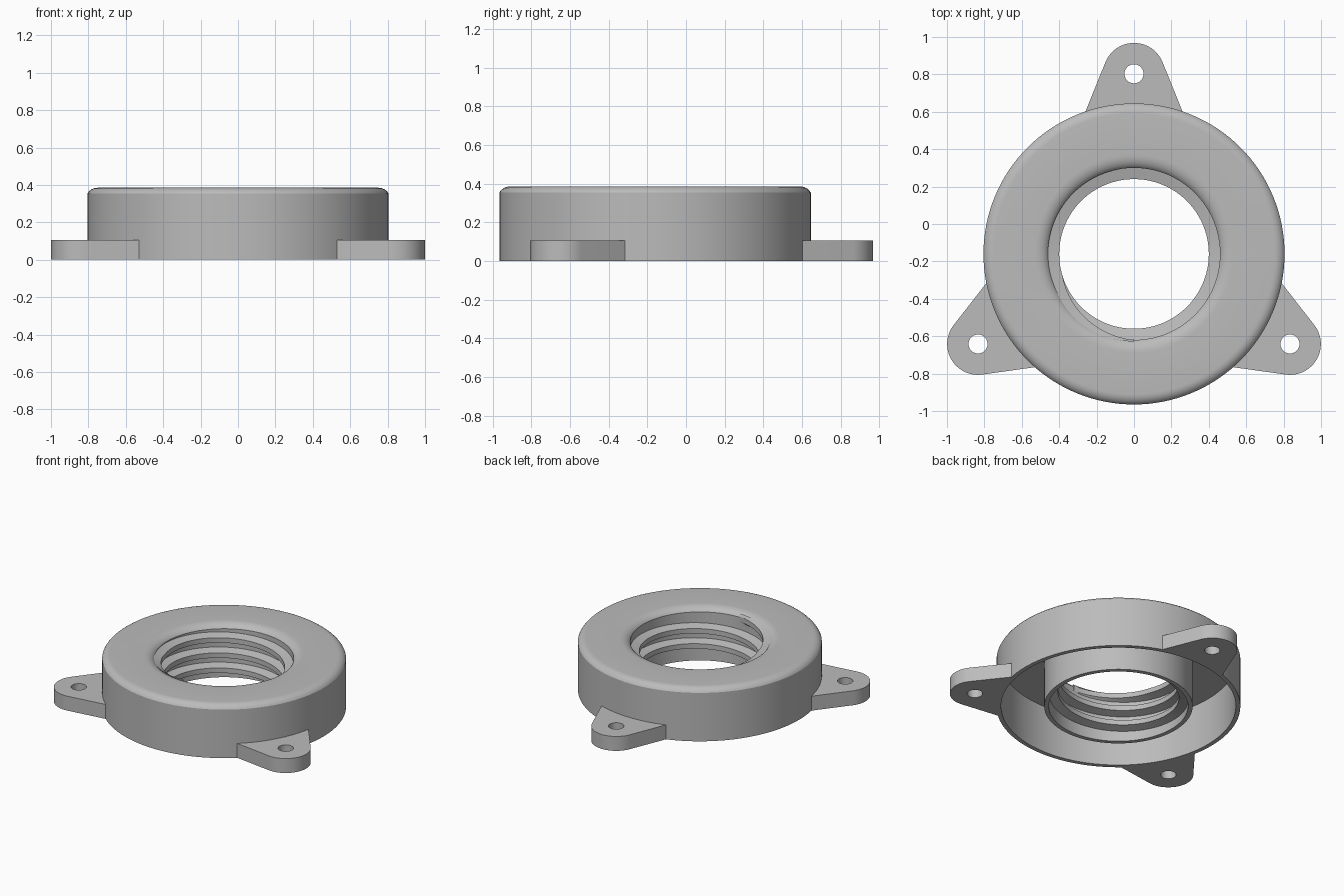
import bpy, bmesh
from math import sin, cos, pi, radians, atan2
from mathutils import Vector, Matrix

if "Cube" in bpy.data.objects:
    bpy.data.objects.remove(bpy.data.objects["Cube"])

CENTRE = Vector((0, -0.16, 0))
OUTER, BORE, CREST = 0.805, 0.46, 0.40
TOP, WALL = 0.385, 0.03

grey = bpy.data.materials.new("plain grey")
grey.use_nodes = True
grey.diffuse_color = (0.5, 0.5, 0.5, 1)
grey.node_tree.nodes["Principled BSDF"].inputs["Base Color"].default_value = (0.5, 0.5, 0.5, 1)


def finish(name, bm, angle=30):
    bmesh.ops.recalc_face_normals(bm, faces=bm.faces)
    mesh = bpy.data.meshes.new(name)
    bm.to_mesh(mesh)
    bm.free()
    obj = bpy.data.objects.new(name, mesh)
    obj.location = CENTRE
    mesh.materials.append(grey)
    bpy.context.collection.objects.link(obj)
    bpy.ops.object.select_all(action='DESELECT')
    obj.select_set(True)
    bpy.context.view_layer.objects.active = obj
    bpy.ops.object.shade_smooth_by_angle(angle=radians(angle))
    return obj


def bridge(bm, rings, closed):
    # Skin a list of closed cross-sections
    n = len(rings[0])
    pairs = list(zip(rings, rings[1:])) + ([(rings[-1], rings[0])] if closed else [])
    for a, b in pairs:
        for i in range(n):
            j = (i + 1) % n
            bm.faces.new((a[i], a[j], b[j], b[i]))
    if not closed:
        bm.faces.new(rings[0])
        bm.faces.new(rings[-1])


# Hollow ring: outer wall, rounded top plate and inner sleeve in one section
def rounding(r_flat, width, steps=6):
    arc = [radians(68) * k / steps for k in range(steps + 1)]
    return [(r_flat + width * sin(a) / sin(arc[-1]),
             TOP - 0.032 * (1 - cos(a)) / (1 - cos(arc[-1]))) for a in arc]


section = [(OUTER - WALL, 0), (OUTER, 0)]
section += rounding(OUTER - 0.055, 0.055)[::-1]
section += rounding(BORE + 0.07, -0.07)
section += [(BORE, 0), (BORE + WALL, 0), (BORE + WALL, TOP - 0.04), (OUTER - WALL, TOP - 0.04)]
bm = bmesh.new()
SEGMENTS = 128
rings = []
for s in range(SEGMENTS):
    a = 2 * pi * s / SEGMENTS
    rings.append([bm.verts.new((r * cos(a), r * sin(a), z)) for r, z in section])
bridge(bm, rings, True)
finish("ring_housing", bm)

# Internal screw thread, fading into the sleeve at both ends
bm = bmesh.new()
TURNS, PITCH, LOW = 2.75, 0.11, 0.03
steps = int(TURNS * 96)
rings = []
for s in range(steps + 1):
    turn = TURNS * s / steps
    a = 2 * pi * turn
    fade = max(0.02, min(1, turn / 0.2, (TURNS - turn) / 0.2))
    depth = (BORE - CREST) * fade
    shape = [(BORE + 0.008, -0.035), (BORE - depth, -0.018),
             (BORE - depth, 0.018), (BORE + 0.008, 0.035)]
    z = LOW + 0.008 + PITCH * turn
    rings.append([bm.verts.new((r * cos(a), r * sin(a), max(0.002, z + dz))) for r, dz in shape])
bridge(bm, rings, False)
finish("screw_thread", bm)

# Mounting lugs: tapered tab with a round end and a screw hole
LUG_Y, LUG_R, HOLE_R, LUG_H = 0.963, 0.165, 0.051, 0.105


def add_lug(name, turn):
    lean = radians(23)
    rim = [(LUG_R * cos(t), LUG_Y + LUG_R * sin(t))
           for t in (lean + (pi - 2 * lean) * k / 24 for k in range(25))]
    base = atan2(0.744, 0.267)
    rim += [(0.79 * cos(t), 0.79 * sin(t))
            for t in (pi - base + (2 * base - pi) * k / 12 for k in range(13))]
    hole = [(HOLE_R * cos(2 * pi * k / 32), LUG_Y + HOLE_R * sin(2 * pi * k / 32)) for k in range(32)]
    bm = bmesh.new()
    for loop in (rim, hole):
        verts = [bm.verts.new((x, y, 0)) for x, y in loop]
        for i, v in enumerate(verts):
            bm.edges.new((v, verts[(i + 1) % len(verts)]))
    bmesh.ops.triangle_fill(bm, edges=bm.edges[:], use_beauty=True)
    solid = bmesh.ops.extrude_face_region(bm, geom=bm.faces[:], use_keep_orig=True)
    top = [v for v in solid["geom"] if isinstance(v, bmesh.types.BMVert)]
    bmesh.ops.translate(bm, verts=top, vec=(0, 0, LUG_H))
    bmesh.ops.rotate(bm, verts=bm.verts[:], matrix=Matrix.Rotation(turn, 3, 'Z'))
    finish(name, bm)


for name, degrees in (("back_lug", 0), ("right_lug", 120), ("left_lug", 240)):
    add_lug(name, radians(degrees))
